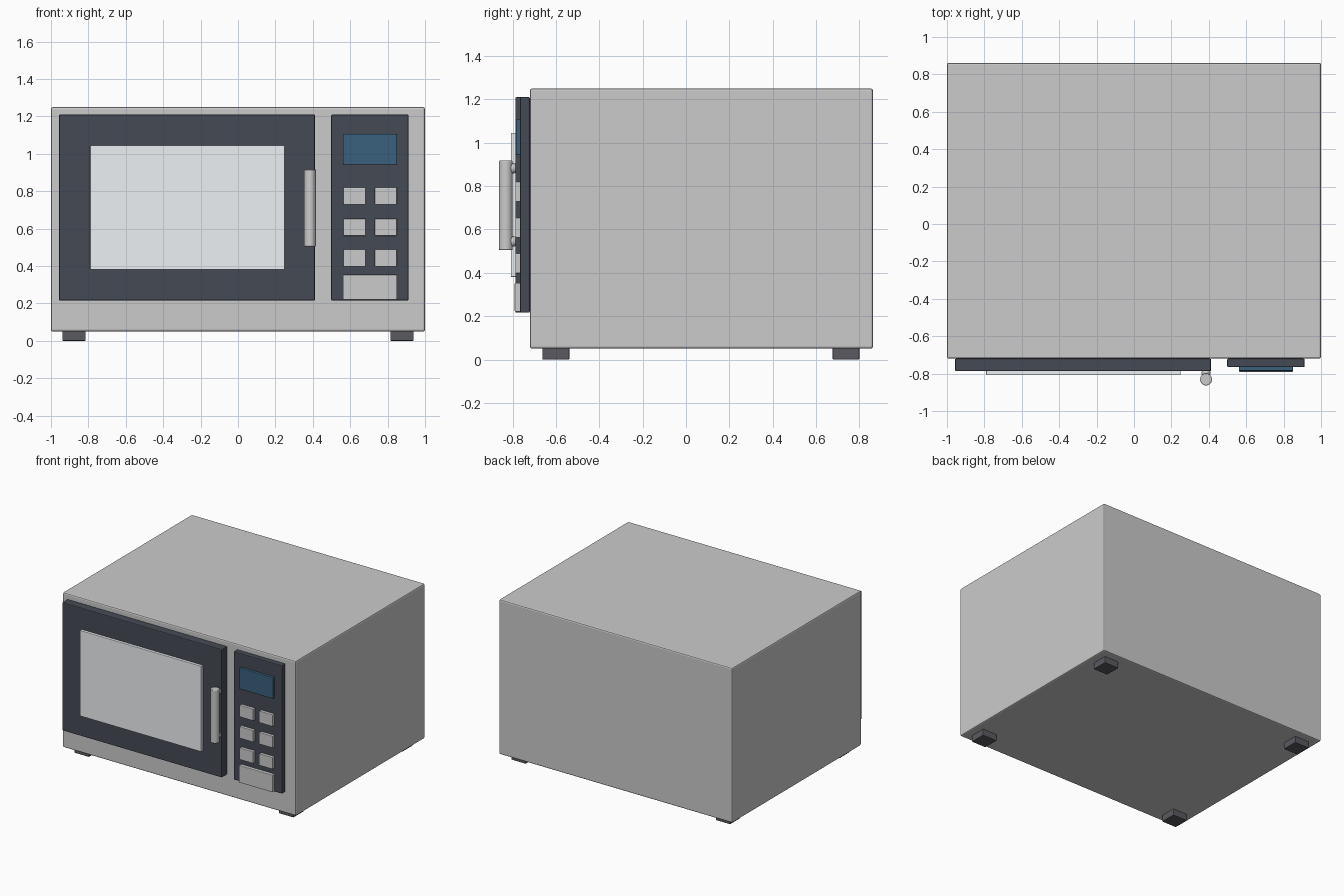
import bpy

if "Cube" in bpy.data.objects:
    bpy.data.objects.remove(bpy.data.objects["Cube"])

def material(name, color):
    m = bpy.data.materials.new(name)
    m.diffuse_color = color
    m.use_nodes = True
    m.node_tree.nodes["Principled BSDF"].inputs["Base Color"].default_value = m.diffuse_color
    return m

dark = material("dark_trim", (0.06, 0.07, 0.09, 1))
blue = material("display_blue", (0.04, 0.12, 0.20, 1))
glass = material("window_glass", (0.85, 0.88, 0.90, 1))
rubber = material("foot_rubber", (0.10, 0.10, 0.12, 1))

def finish(obj, name, mat=None, bevel=0.0, segments=2):
    obj.name = name
    if mat:
        obj.data.materials.append(mat)
    if bevel:
        b = obj.modifiers.new("bevel", 'BEVEL')
        b.width, b.segments = bevel, segments
    return obj

def box(name, x, y, z, mat=None, bevel=0.004):
    """Box from (min, max) ranges on each axis."""
    bpy.ops.mesh.primitive_cube_add(size=1, location=[(a + b) / 2 for a, b in (x, y, z)])
    obj = bpy.context.object
    obj.scale = [b - a for a, b in (x, y, z)]
    bpy.ops.object.transform_apply(location=False, rotation=False, scale=True)
    return finish(obj, name, mat, bevel)

# Cabinet
box("body", (-1, 1), (-0.72, 0.862), (0.05, 1.25), bevel=0.01)

# Door with raised window
box("door", (-0.957, 0.412), (-0.787, -0.72), (0.216, 1.21), dark, 0.006)
box("window", (-0.79, 0.249), (-0.808, -0.78), (0.381, 1.045), glass, 0.003)

# Handle bar and its two mounts
bpy.ops.mesh.primitive_cylinder_add(vertices=32, radius=0.032, depth=0.412,
                                    location=(0.385, -0.831, 0.711))
finish(bpy.context.object, "handle", None, 0.004)
bpy.ops.object.shade_smooth_by_angle()
for i, z in enumerate((0.545, 0.882)):
    bpy.ops.mesh.primitive_uv_sphere_add(segments=24, ring_count=12, radius=0.024,
                                         location=(0.385, -0.797, z))
    finish(bpy.context.object, f"handle_mount_{i + 1}")
    bpy.ops.object.shade_smooth()

# Control panel with display, keypad and start button
box("control_panel", (0.498, 0.912), (-0.765, -0.72), (0.216, 1.21), dark, 0.006)
box("display", (0.561, 0.85), (-0.785, -0.76), (0.943, 1.107), blue)
for row, z in enumerate((0.774, 0.608, 0.443)):
    for col, x in enumerate((0.623, 0.79)):
        box(f"button_{row + 1}_{col + 1}", (x - 0.059, x + 0.059),
            (-0.787, -0.76), (z - 0.046, z + 0.046))
box("start_button", (0.561, 0.85), (-0.79, -0.76), (0.22, 0.354))

# Feet
for side, sx in (("left", -1), ("right", 1)):
    for end, y in (("front", -0.6), ("back", 0.738)):
        x = sx * 0.877
        box(f"foot_{end}_{side}", (x - 0.062, x + 0.062),
            (y - 0.062, y + 0.062), (0, 0.055), rubber)
